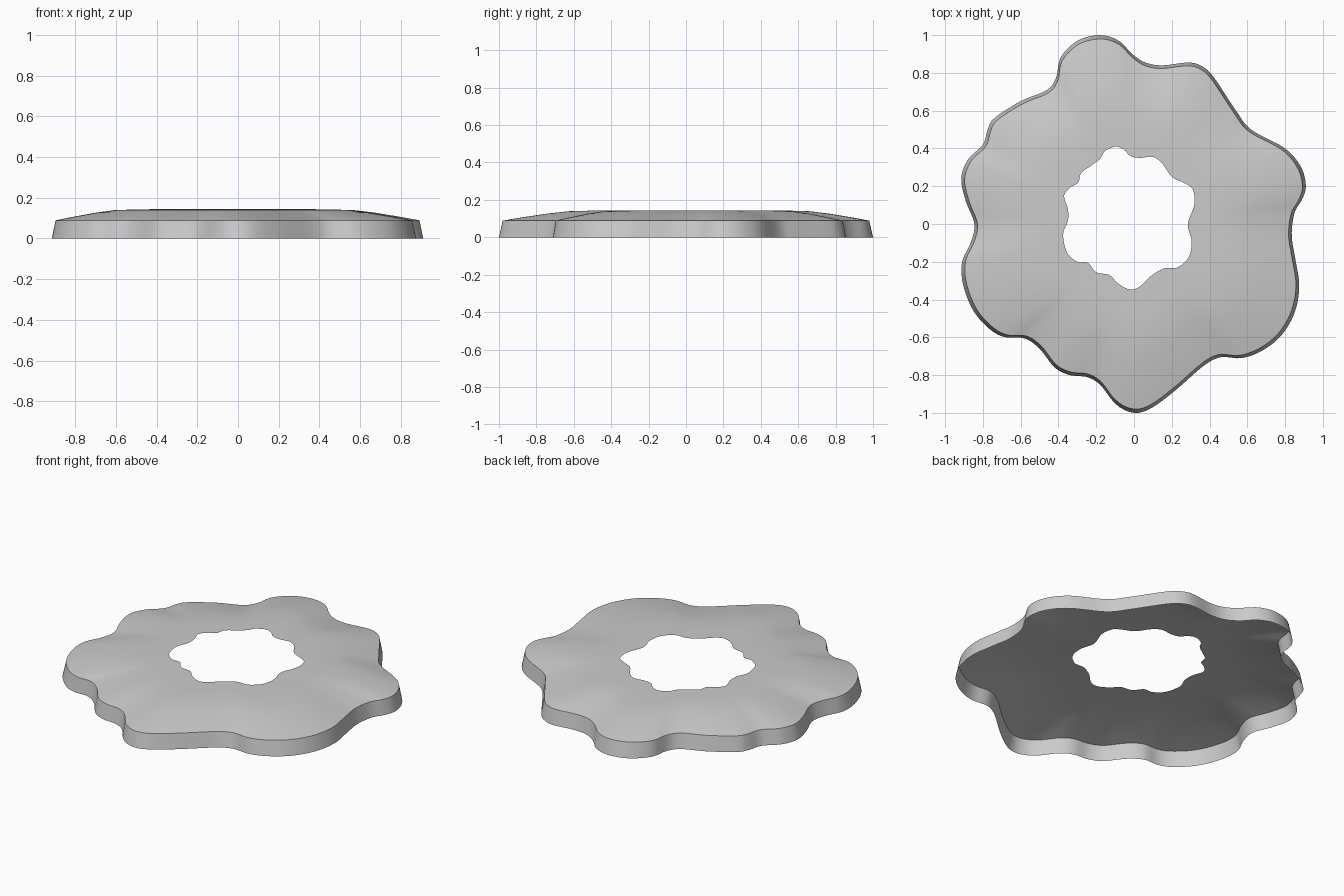
import bpy, bmesh, math
from mathutils import Vector

if "Cube" in bpy.data.objects:
    bpy.data.objects.remove(bpy.data.objects["Cube"])

# Wavy base outline and wavy hole outline, counter-clockwise from +x
OUTER = [(.91, .2), (.885, .3), (.80, .40), (.62, .50), (.54, .60), (.42, .78), (.36, .835),
         (.29, .855), (.15, .84), (.06, .855), (-.01, .90), (-.08, .97), (-.18, 1), (-.30, .97),
         (-.39, .88), (-.41, .78), (-.46, .71), (-.6, .65), (-.74, .56), (-.775, .50),
         (-.80, .42), (-.88, .34), (-.915, .24), (-.89, .12), (-.845, 0), (-.865, -.1),
         (-.91, -.2), (-.905, -.32), (-.85, -.46), (-.76, -.56), (-.68, -.60), (-.58, -.605),
         (-.50, -.66), (-.42, -.76), (-.34, -.80), (-.25, -.81), (-.18, -.85), (-.11, -.94),
         (-.05, -.985), (.02, -1), (.1, -.97), (.22, -.88), (.37, -.75), (.46, -.705),
         (.57, -.71), (.68, -.67), (.78, -.59), (.85, -.47), (.875, -.33), (.855, -.19),
         (.835, -.06), (.85, .06), (.89, .13)]
HOLE = [(.32, .105), (.31, .185), (.27, .215), (.20, .25), (.15, .32), (.10, .355), (.03, .35),
        (-.02, .36), (-.055, .395), (-.10, .41), (-.155, .385), (-.18, .345), (-.225, .31),
        (-.28, .27), (-.295, .22), (-.335, .195), (-.37, .15), (-.35, .08), (-.35, .015),
        (-.375, -.055), (-.355, -.15), (-.30, -.20), (-.245, -.205), (-.20, -.255),
        (-.13, -.27), (-.09, -.31), (-.03, -.345), (.025, -.335), (.09, -.275), (.16, -.235),
        (.23, -.23), (.29, -.175), (.305, -.09), (.285, 0)]
N = 240


def radii(points):
    """Smooth a closed outline and return its radius at N even angles."""
    pts = [Vector(p) for p in points]
    k, polar = len(pts), []
    for i in range(k):
        a, b, c, d = (pts[(i + j) % k] for j in (-1, 0, 1, 2))
        for s in range(10):
            t = s / 10
            p = 0.5 * (2 * b + (c - a) * t + (2 * a - 5 * b + 4 * c - d) * t * t
                       + (3 * b - a - 3 * c + d) * t ** 3)
            polar.append((math.atan2(p.y, p.x) % math.tau, p.length))
    polar.sort()
    polar = [(polar[-1][0] - math.tau, polar[-1][1])] + polar + \
            [(polar[0][0] + math.tau, polar[0][1])]
    out, j = [], 0
    for i in range(N):
        ang = math.tau * i / N
        while polar[j + 1][0] < ang:
            j += 1
        (a0, r0), (a1, r1) = polar[j], polar[j + 1]
        out.append(r0 + (r1 - r0) * (ang - a0) / max(a1 - a0, 1e-9))
    return out


outer, hole = radii(OUTER), radii(HOLE)

# Open shell: base rim, top of the slanted skirt, then the domed top in to the hole
rings = [(outer, 0.0)]
for t, z in [(1, .089), (.9, .1), (.8, .11), (.62, .127), (.45, .139), (.22, .143), (0, .144)]:
    rings.append(([h + (o * .98 - h) * t for o, h in zip(outer, hole)], z))

bm = bmesh.new()
loops = [[bm.verts.new((r * math.cos(math.tau * i / N), r * math.sin(math.tau * i / N), z))
          for i, r in enumerate(rs)] for rs, z in rings]
for lo, hi in zip(loops, loops[1:]):
    for i in range(N):
        j = (i + 1) % N
        bm.faces.new((lo[i], lo[j], hi[j], hi[i]))

mesh = bpy.data.meshes.new("wavy_ring_shell")
bm.to_mesh(mesh)
bm.free()
shell = bpy.data.objects.new("wavy_ring_shell", mesh)
bpy.context.collection.objects.link(shell)
bpy.context.view_layer.objects.active = shell
shell.select_set(True)
bpy.ops.object.shade_smooth_by_angle(angle=math.radians(35))
